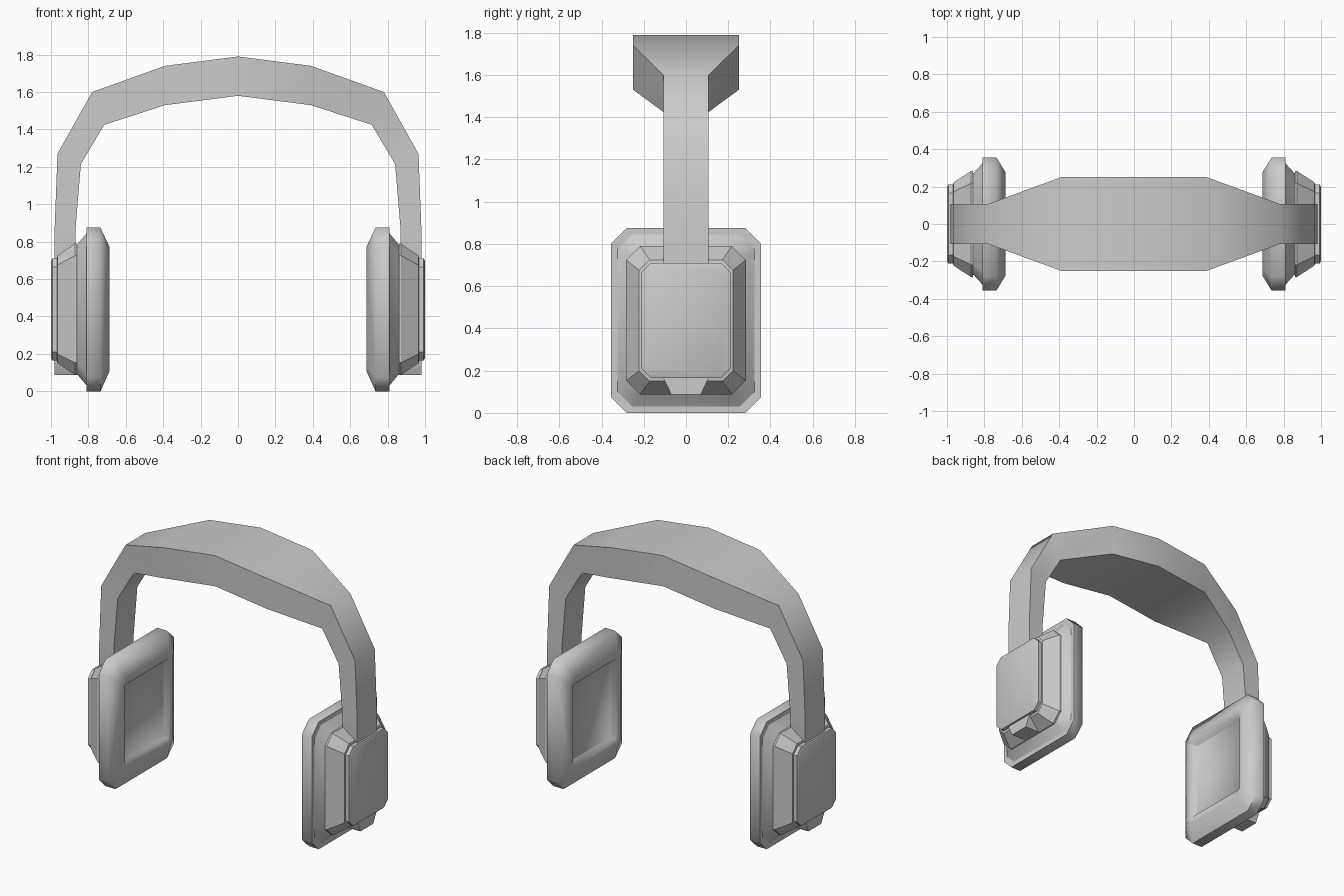
import bpy, bmesh
from math import radians

if "Cube" in bpy.data.objects:
    bpy.data.objects.remove(bpy.data.objects["Cube"])


def octagon(x, hy, z0, z1, c):
    """Chamfered rectangle in the plane at x."""
    return [(x, -hy + c, z0), (x, hy - c, z0), (x, hy, z0 + c), (x, hy, z1 - c),
            (x, hy - c, z1), (x, -hy + c, z1), (x, -hy, z1 - c), (x, -hy, z0 + c)]


def loft(name, rings, angle, cap_start=True, cap_end=True):
    """Skin a series of rings and mirror the result across x = 0."""
    bm = bmesh.new()
    vs = [[bm.verts.new(p) for p in r] for r in rings]
    n = len(vs[0])
    for a, b in zip(vs, vs[1:]):
        for i in range(n):
            j = (i + 1) % n
            bm.faces.new((a[i], a[j], b[j], b[i]))
    if cap_start:
        bm.faces.new(vs[0][::-1])
    if cap_end:
        bm.faces.new(vs[-1])
    bmesh.ops.recalc_face_normals(bm, faces=bm.faces)
    me = bpy.data.meshes.new(name)
    bm.to_mesh(me)
    bm.free()
    ob = bpy.data.objects.new(name, me)
    bpy.context.collection.objects.link(ob)
    bpy.ops.object.select_all(action='DESELECT')
    bpy.context.view_layer.objects.active = ob
    ob.select_set(True)
    bpy.ops.object.shade_smooth_by_angle(angle=radians(angle))
    mod = ob.modifiers.new("Mirror", 'MIRROR')
    mod.use_axis[0] = True
    mod.merge_threshold = 0.001
    return ob


# Headband: outer x, z, inner x, z, half width from crown to lower tip
stations = [
    (0.00, 1.79, 0.00, 1.58, 0.25),
    (0.39, 1.74, 0.39, 1.53, 0.25),
    (0.78, 1.60, 0.715, 1.425, 0.107),
    (0.965, 1.27, 0.84, 1.215, 0.107),
    (0.98, 0.88, 0.868, 0.88, 0.107),
    (0.98, 0.165, 0.868, 0.165, 0.107),
    (0.98, 0.088, 0.868, 0.088, 0.07),
]
band = [[(ox, -w, oz), (ox, w, oz), (ix, w, iz), (ix, -w, iz)]
        for ox, oz, ix, iz, w in stations]
loft("headband", band, 45, cap_start=False)

# Ear cushions with a shallow recess on the inner face
loft("ear_cushion", [
    octagon(0.720, 0.22, 0.175, 0.70, 0.004),
    octagon(0.695, 0.235, 0.165, 0.71, 0.005),
    octagon(0.686, 0.275, 0.11, 0.77, 0.04),
    octagon(0.735, 0.355, 0.0, 0.875, 0.075),
    octagon(0.810, 0.355, 0.0, 0.875, 0.075),
], 65)

# Backing plates between cushion and shell
loft("cushion_mount", [
    octagon(0.805, 0.33, 0.025, 0.85, 0.07),
    octagon(0.855, 0.275, 0.085, 0.79, 0.06),
    octagon(0.870, 0.265, 0.10, 0.775, 0.06),
], 30)

# Tapered outer shells
loft("ear_shell", [
    octagon(0.860, 0.283, 0.088, 0.79, 0.065),
    octagon(0.872, 0.283, 0.088, 0.79, 0.065),
    octagon(0.965, 0.222, 0.15, 0.725, 0.05),
    octagon(0.970, 0.20, 0.17, 0.70, 0.045),
], 30)

# Outer caps with a bevelled rim
loft("ear_cap", [
    octagon(0.955, 0.212, 0.165, 0.71, 0.045),
    octagon(0.993, 0.212, 0.165, 0.71, 0.045),
    octagon(1.000, 0.197, 0.18, 0.695, 0.04),
], 30)
